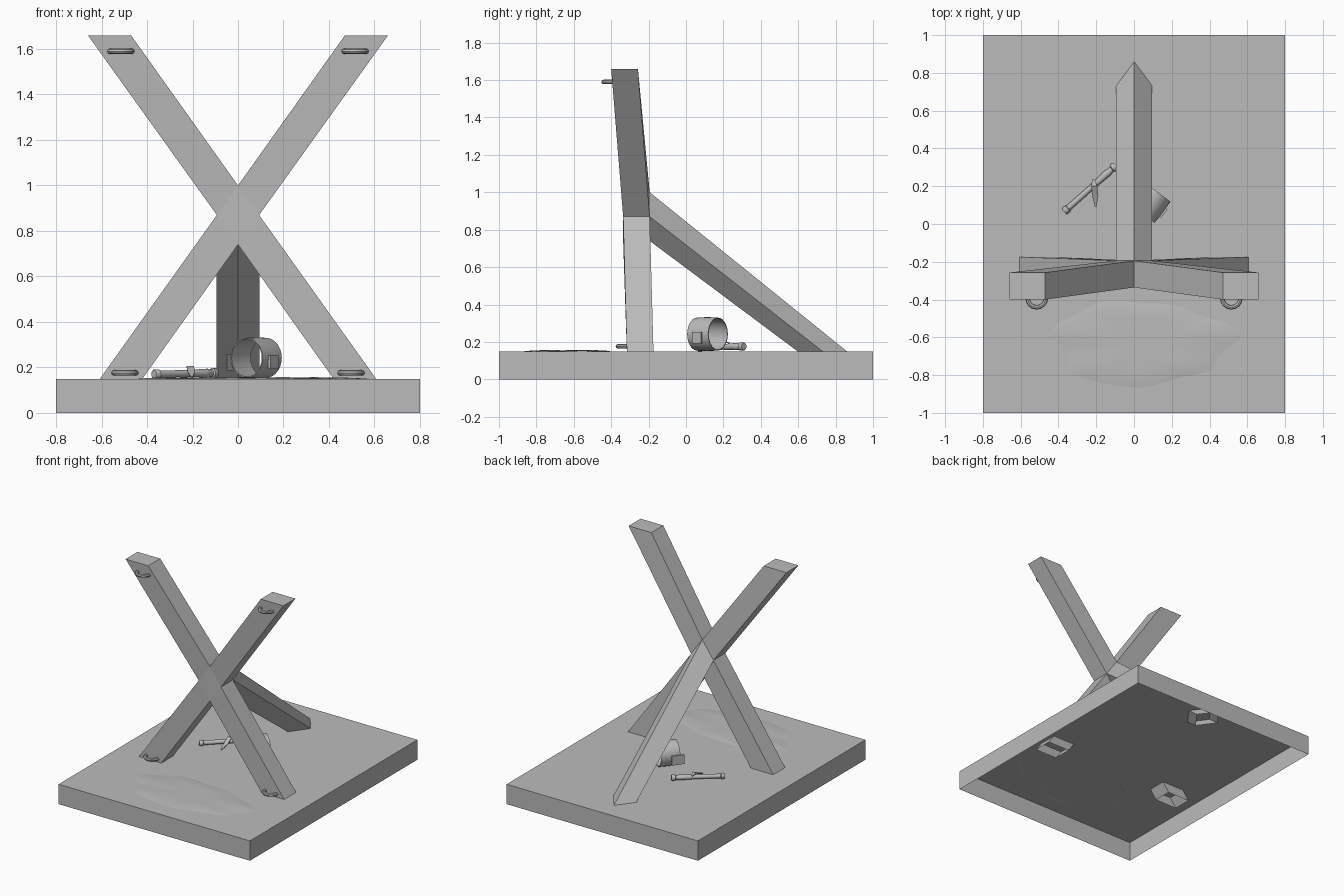
import bpy, bmesh, math
from mathutils import Vector

default = bpy.data.objects.get("Cube")
if default:
    bpy.data.objects.remove(default, do_unlink=True)

grey = bpy.data.materials.new("plain_grey")
grey.use_nodes = True
COLOUR = (0.5, 0.5, 0.5, 1)
grey.diffuse_color = COLOUR
grey.node_tree.nodes["Principled BSDF"].inputs["Base Color"].default_value = COLOUR


def finish(name, bm, smooth=False):
    bmesh.ops.recalc_face_normals(bm, faces=bm.faces[:])
    mesh = bpy.data.meshes.new(name)
    bm.to_mesh(mesh)
    bm.free()
    obj = bpy.data.objects.new(name, mesh)
    bpy.context.collection.objects.link(obj)
    mesh.materials.append(grey)
    if smooth:
        bpy.ops.object.select_all(action='DESELECT')
        obj.select_set(True)
        bpy.context.view_layer.objects.active = obj
        bpy.ops.object.shade_smooth_by_angle(angle=math.radians(40))
    return obj


def loft(bm, rings, caps=(True, True), loop=False):
    """Skin a list of equally sized point rings."""
    rows = [[bm.verts.new(p) for p in ring] for ring in rings]
    n = len(rows[0])
    pairs = list(zip(rows, rows[1:])) + ([(rows[-1], rows[0])] if loop else [])
    for a, b in pairs:
        for i in range(n):
            j = (i + 1) % n
            bm.faces.new((a[i], a[j], b[j], b[i]))
    if not loop:
        for use, row in zip(caps, (rows[0], rows[-1])):
            if use:
                bm.faces.new(row)


def turned(bm, centre, axis, profile, sides, loop=False):
    """Revolve (offset, radius) pairs around an axis."""
    axis = Vector(axis).normalized()
    u = axis.cross(Vector((0, 0, 1))).normalized()
    v = axis.cross(u)
    angles = [2 * math.pi * i / sides for i in range(sides)]
    loft(bm, [[Vector(centre) + axis * o + (u * math.cos(t) + v * math.sin(t)) * r
               for t in angles] for o, r in profile], loop=loop)


def box(bm, centre, size, turn=0):
    verts = bmesh.ops.create_cube(bm, size=1)["verts"]
    for v in verts:
        x, y, z = (v.co[i] * size[i] for i in range(3))
        c, s = math.cos(turn), math.sin(turn)
        v.co = Vector(centre) + Vector((x * c - y * s, x * s + y * c, z))


# Platform, open underneath
bm = bmesh.new()
box(bm, (0, 0, 0.075), (1.6, 2, 0.15))
bm.faces.ensure_lookup_table()
bmesh.ops.delete(bm, geom=[min(bm.faces, key=lambda f: f.calc_center_median().z)],
                 context='FACES_ONLY')
finish("platform", bm)

# Crossed frame: four arms around a diamond centre, upper arms leaning forward
FRONT, BACK = -0.336, -0.194


def section(a, b, front, back):
    return [(a[0], front, a[1]), (b[0], front, b[1]),
            (b[0], back, b[1]), (a[0], back, a[1])]


bm = bmesh.new()
for s in (-1, 1):
    side = (s * 0.093, 0.87)
    loft(bm, [section((0, 1.0), side, FRONT, BACK),
              section((s * 0.47, 1.66), (s * 0.66, 1.66), -0.4, -0.257)], (False, True))
    loft(bm, [section((0, 0.74), side, FRONT, BACK),
              section((s * 0.47, 0.08), (s * 0.657, 0.08), -0.314, -0.172)], (False, False))
for y in (FRONT, BACK):
    bm.faces.new([bm.verts.new(p) for p in
                  ((0, y, 1.0), (0.093, y, 0.87), (0, y, 0.74), (-0.093, y, 0.87))])
bmesh.ops.remove_doubles(bm, verts=bm.verts[:], dist=0.0005)
finish("crossed_frame", bm)

# Diagonal rear brace set on its edge
bm = bmesh.new()
loft(bm, [[(0, BACK, 1.0), (0.095, BACK, 0.87), (0, BACK, 0.74), (-0.095, BACK, 0.87)],
          [(0, 0.947, 0.08), (0.095, 0.82, 0.08), (0, 0.69, 0.08), (-0.095, 0.82, 0.08)]],
     (True, False))
finish("rear_brace", bm)

# Half-ring shackles at the four arm ends
for label, x, y, z in (("upper", 0.515, -0.393, 1.59), ("lower", 0.497, -0.316, 0.176)):
    for word, s in (("left", 1), ("right", -1)):
        bm = bmesh.new()
        rings = []
        for k in range(-1, 10):
            t = math.pi * min(max(k, 0), 8) / 8
            inset = 0.02 if k in (-1, 9) else 0
            ring = []
            for i in range(8):
                a = 2 * math.pi * i / 8
                r = 0.048 + 0.012 * math.cos(a)
                ring.append((s * x + r * math.cos(t), y + inset - r * math.sin(t),
                             z + 0.012 * math.sin(a)))
            rings.append(ring)
        loft(bm, rings)
        finish(f"{label}_{word}_shackle", bm, True)

# Loose cuff lying on the platform, with a strap end and buckle
bm = bmesh.new()
axis = Vector((0.6, 0.8, 0))
centre = Vector((0.08, 0.115, 0.242))
turned(bm, centre, axis, [(-0.07, 0.088), (0, 0.091), (0.07, 0.088),
                          (0.07, 0.083), (0, 0.086), (-0.07, 0.083)], 28, True)
finish("cuff", bm, True)
across = Vector((0.8, -0.6, 0))
turn = math.atan2(axis.y, axis.x)
bm = bmesh.new()
box(bm, centre + across * 0.094 + Vector((0, 0, -0.02)), (0.06, 0.012, 0.06), turn)
box(bm, centre - across * 0.092 - axis * 0.05 + Vector((0, 0, -0.02)), (0.09, 0.008, 0.07), turn)
finish("cuff_buckle", bm)

# Rod handle with collars at both ends
bm = bmesh.new()
start, end = Vector((-0.37, 0.065, 0.17)), Vector((-0.095, 0.31, 0.176))
length = (end - start).length
turned(bm, start, end - start,
       [(0, 0.017), (0.006, 0.021), (0.026, 0.021), (0.03, 0.016), (length * 0.55, 0.015),
        (length - 0.07, 0.019), (length - 0.05, 0.019), (length - 0.045, 0.016),
        (length - 0.03, 0.016), (length - 0.025, 0.022), (length - 0.005, 0.022),
        (length, 0.018)], 16)
finish("rod", bm, True)

# Tapered loop of strap hanging off the rod
bm = bmesh.new()
loft(bm, [[(x - w, y, z), (x + w, y, z), (x + w, y, z + 0.006), (x - w, y, z + 0.006)]
          for x, y, z, w in ((-0.215, 0.235, 0.19, 0.006), (-0.21, 0.2, 0.2, 0.016),
                             (-0.205, 0.15, 0.175, 0.016), (-0.203, 0.09, 0.153, 0.004))])
finish("rod_strap", bm, True)

# Thin rumpled patch on the front of the platform
bm = bmesh.new()
rings = []
for q, h in ((1, 0.149), (0.9, 0.153), (0.6, 0.156), (0.25, 0.155)):
    ring = []
    for i in range(40):
        t = 2 * math.pi * i / 40
        wob = 1 + 0.07 * math.sin(3 * t + 1) + 0.05 * math.sin(7 * t)
        ring.append((0.04 + 0.48 * q * wob * math.cos(t), -0.63 + 0.23 * q * wob * math.sin(t),
                     h + 0.0015 * q * math.sin(5 * t)))
    rings.append(ring)
loft(bm, rings, (False, True))
finish("rumpled_patch", bm, True)
